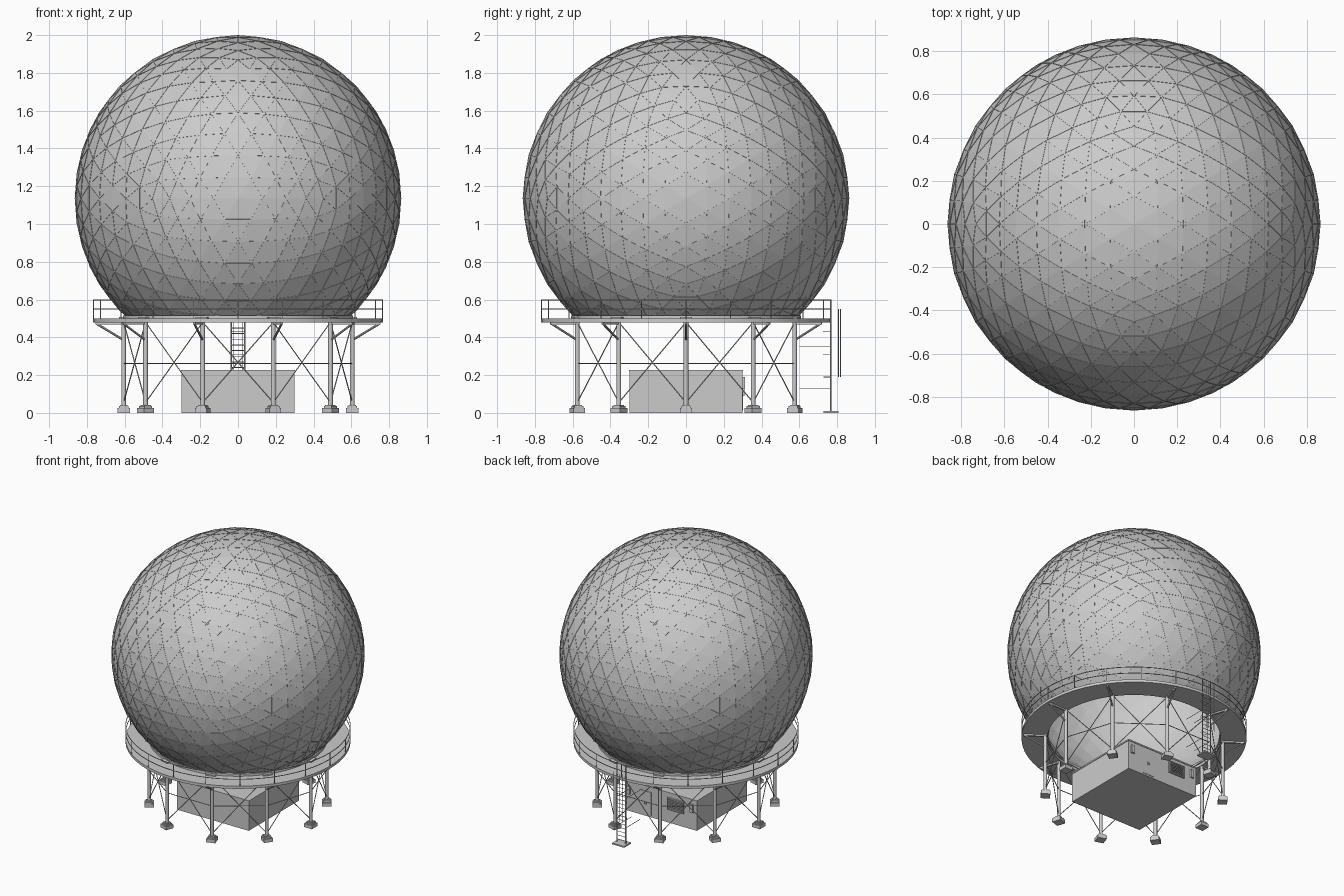
import bpy, bmesh, math
from mathutils import Vector, Matrix

if "Cube" in bpy.data.objects:
    bpy.data.objects.remove(bpy.data.objects["Cube"])

GREY = bpy.data.materials.new("light_grey")
GREY.diffuse_color = (0.6, 0.6, 0.6, 1)
GREY.use_nodes = True
GREY.node_tree.nodes["Principled BSDF"].inputs["Base Color"].default_value = GREY.diffuse_color


def finish(bm, name, smooth=False):
    me = bpy.data.meshes.new(name)
    bm.to_mesh(me)
    bm.free()
    me.materials.append(GREY)
    ob = bpy.data.objects.new(name, me)
    bpy.context.collection.objects.link(ob)
    if smooth:
        bpy.ops.object.select_all(action='DESELECT')
        ob.select_set(True)
        bpy.context.view_layer.objects.active = ob
        bpy.ops.object.shade_smooth_by_angle(angle=math.radians(35))
    return ob


def box(bm, x, y, z, sx, sy, sz, rot=0.0):
    """Box resting on height z; rot spins it about the world z axis."""
    spin = Matrix.Rotation(rot, 4, 'Z')
    for v in bmesh.ops.create_cube(bm, size=1)["verts"]:
        v.co = spin @ Vector((x + v.co.x * sx, y + v.co.y * sy, z + (v.co.z + 0.5) * sz))


def rod(bm, a, b, r, sides=6):
    a, b = Vector(a), Vector(b)
    d = b - a
    m = Matrix.Translation((a + b) / 2) @ d.to_track_quat('Z', 'Y').to_matrix().to_4x4()
    bmesh.ops.create_cone(bm, cap_ends=True, segments=sides, radius1=r, radius2=r,
                          depth=d.length, matrix=m)


def ring(bm, r0, r1, z0, z1, segs=60):
    """Rectangular section swept round the z axis."""
    loops = []
    for i in range(segs):
        t = math.tau * i / segs
        loops.append([bm.verts.new((r * math.cos(t), r * math.sin(t), z))
                      for r, z in ((r0, z0), (r1, z0), (r1, z1), (r0, z1))])
    for i in range(segs):
        p, q = loops[i], loops[(i + 1) % segs]
        for j in range(4):
            k = (j + 1) % 4
            bm.faces.new((p[j], q[j], q[k], p[k]))
    bmesh.ops.recalc_face_normals(bm, faces=bm.faces[:])


def polar(r, t, z):
    return Vector((r * math.cos(t), r * math.sin(t), z))


# Dome: geodesic sphere turned so an edge lies along y at the top, cut open below
R, CZ, CUT = 0.8625, 1.1355, 0.515
base = bmesh.new()
bmesh.ops.create_icosphere(base, subdivisions=1, radius=1)
pts = [v.co.copy() for v in base.verts]
base.free()
a = pts[0]
b = max(pts[1:], key=lambda p: p.dot(a))
zaxis, yaxis = (a + b).normalized(), (a - b).normalized()
turn = Matrix((yaxis.cross(zaxis), yaxis, zaxis))

dome = bmesh.new()
bmesh.ops.create_icosphere(dome, subdivisions=4, radius=R)
for v in dome.verts:
    v.co = turn @ v.co + Vector((0, 0, CZ))
bmesh.ops.bisect_plane(dome, geom=dome.verts[:] + dome.edges[:] + dome.faces[:],
                       plane_co=(0, 0, CUT), plane_no=(0, 0, 1), clear_inner=True)

# Ribs: thin battens on the outside of every panel seam
ribs = bmesh.new()
centre = Vector((0, 0, CZ))
for e in dome.edges:
    if e.is_boundary:
        continue
    p, q = e.verts[0].co, e.verts[1].co
    out = ((p + q) / 2 - centre).normalized()
    side = (q - p).normalized().cross(out) * 0.0018
    ends = []
    for c in (p, q):
        ends.append([ribs.verts.new(c + side * s + out * h)
                     for s, h in ((-1, 0.0002), (-1, 0.002), (1, 0.002), (1, 0.0002))])
    # wind the three visible strips so they face away from the seam
    for j in range(3):
        f = ribs.faces.new((ends[0][j], ends[0][j + 1], ends[1][j + 1], ends[1][j]))
        f.normal_update()
        if f.normal.dot(f.calc_center_median() - (p + q) / 2) < 0:
            f.normal_flip()
finish(dome, "dome_panels")
finish(ribs, "dome_ribs")

# Walkway deck and the dome base ring
bm = bmesh.new()
ring(bm, 0.59, 0.767, 0.479, 0.499)
finish(bm, "walkway_deck", True)
bm = bmesh.new()
ring(bm, 0.585, 0.608, 0.499, 0.516)
finish(bm, "dome_base_ring", True)

# Handrail
bm = bmesh.new()
for z in (0.55, 0.598):
    ring(bm, 0.7635, 0.7675, z - 0.002, z + 0.002)
for i in range(20):
    t = math.tau * i / 20
    rod(bm, polar(0.7655, t, 0.498), polar(0.7655, t, 0.599), 0.0025)
finish(bm, "handrail")

# Legs, footings, deck brackets and cross bracing
legs, feet, brackets, braces = (bmesh.new() for _ in range(4))
LR, N = 0.605, 10
for i in range(N):
    t, u = math.tau * i / N, math.tau * (i + 1) / N
    rod(legs, polar(LR, t, 0.036), polar(LR, t, 0.495), 0.0125, 12)
    box(legs, LR, 0, 0.499, 0.05, 0.065, 0.009, t)
    box(legs, LR, 0, 0.036, 0.04, 0.04, 0.006, t)
    box(feet, LR, 0, 0.0, 0.064, 0.064, 0.026, t)
    box(feet, LR, 0, 0.026, 0.05, 0.05, 0.01, t)
    box(brackets, (LR + 0.755) / 2, 0, 0.468, 0.755 - LR, 0.012, 0.012, t)
    rod(brackets, polar(LR, t, 0.385), polar(0.752, t, 0.474), 0.006, 8)
    for z0, z1 in ((0.055, 0.48), (0.48, 0.055), (0.262, 0.262)):
        rod(braces, polar(LR, t, z0), polar(LR, u, z1), 0.003)
finish(legs, "legs", True)
finish(feet, "footings")
finish(brackets, "deck_brackets")
finish(braces, "cross_braces")

# Equipment building with roof slab
bm = bmesh.new()
box(bm, 0, 0, 0, 0.598, 0.598, 0.218)
finish(bm, "building_walls")
bm = bmesh.new()
box(bm, 0, 0, 0.218, 0.606, 0.606, 0.01)
finish(bm, "building_roof")

# Rear double door, louvred vent and small wall boxes
bm = bmesh.new()
for x in (0.101, 0.149):
    box(bm, x, 0.3, 0.012, 0.046, 0.006, 0.175)
for x in (0.118, 0.132):
    box(bm, x, 0.305, 0.09, 0.004, 0.008, 0.02)
finish(bm, "double_door")
bm = bmesh.new()
for z in (0.1, 0.184):
    box(bm, -0.125, 0.304, z, 0.135, 0.012, 0.006)
for x in (-0.19, -0.06):
    box(bm, x, 0.304, 0.1, 0.006, 0.012, 0.09)
for i in range(7):
    box(bm, -0.125, 0.302, 0.11 + 0.011 * i, 0.13, 0.01, 0.005)
finish(bm, "louvre_vent")
bm = bmesh.new()
for x in (0.265, -0.26):
    box(bm, x, 0.305, 0.13, 0.025, 0.014, 0.06)
finish(bm, "wall_boxes")

# Rear ladder with rungs and straight ties
bm = bmesh.new()
LY = 0.767
for s in (-1, 1):
    rod(bm, (s * 0.036, LY, 0), (s * 0.036, LY, 0.6), 0.0035)
    for z in (0.13, 0.35):
        rod(bm, (s * 0.036, LY, z), (s * 0.036, 0.6, z), 0.002)
for i in range(16):
    rod(bm, (-0.036, LY, 0.03 + 0.03 * i), (0.036, LY, 0.03 + 0.03 * i), 0.002)
finish(bm, "ladder")

# Safety cage hoops and upright bars, and the ladder pad
bm = bmesh.new()
arc = [(0.036 * math.cos(math.pi * k / 8), LY - 0.04 * math.sin(math.pi * k / 8)) for k in range(9)]
for z in (0.19, 0.31, 0.43):
    for p, q in zip(arc, arc[1:]):
        rod(bm, (*p, z), (*q, z), 0.0015, 4)
for x, y in ((-0.036, 0.807), (0.036, 0.807), (-0.022, 0.818), (0.022, 0.818)):
    rod(bm, (x, y, 0.19), (x, y, 0.55), 0.002, 4)
finish(bm, "ladder_cage")

bm = bmesh.new()
box(bm, 0, 0.767, 0, 0.1, 0.08, 0.01)
finish(bm, "ladder_pad")
